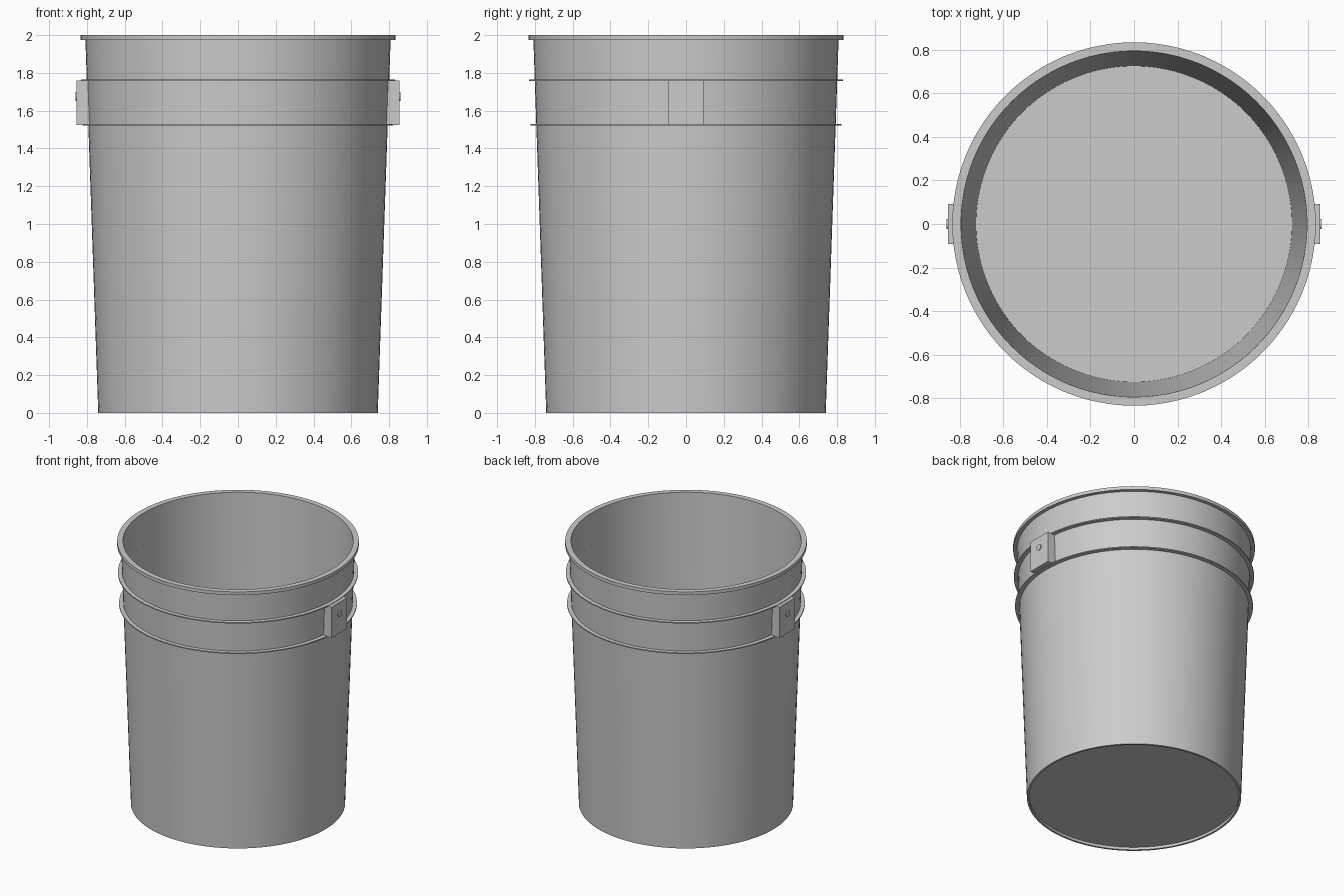
import bpy
import bmesh
import math
from mathutils import Matrix

if "Cube" in bpy.data.objects:
    bpy.data.objects.remove(bpy.data.objects["Cube"])

SEGMENTS = 96
grey = bpy.data.materials.new("light grey")
grey.use_nodes = True
grey.diffuse_color = (0.6, 0.6, 0.6, 1)
grey.node_tree.nodes["Principled BSDF"].inputs["Base Color"].default_value = (0.6, 0.6, 0.6, 1)


def finish(bm, name):
    bmesh.ops.recalc_face_normals(bm, faces=bm.faces)
    mesh = bpy.data.meshes.new(name)
    bm.to_mesh(mesh)
    bm.free()
    obj = bpy.data.objects.new(name, mesh)
    bpy.context.collection.objects.link(obj)
    mesh.materials.append(grey)
    bpy.ops.object.select_all(action="DESELECT")
    obj.select_set(True)
    bpy.context.view_layer.objects.active = obj
    bpy.ops.object.shade_smooth_by_angle(angle=math.radians(30))
    return obj


def lathe(name, profile):
    """Revolve a closed (radius, height) profile around the z axis."""
    bm = bmesh.new()
    verts = [bm.verts.new((r, 0, z)) for r, z in profile]
    edges = [bm.edges.new((v, verts[i - 1])) for i, v in enumerate(verts)]
    bmesh.ops.spin(bm, geom=verts + edges, axis=(0, 0, 1), cent=(0, 0, 0),
                   angle=math.tau, steps=SEGMENTS, use_merge=True)
    bmesh.ops.remove_doubles(bm, verts=bm.verts, dist=0.0001)
    return finish(bm, name)


def wall_radius(z):
    return 0.74 + 0.035 * z


# Tapered shell with its floor set slightly above the bottom edge
lathe("bucket_shell", [
    (0, 0.02), (0.725, 0.02), (0.725, 0), (0.74, 0), (0.808, 1.975),
    (0.835, 1.975), (0.835, 2), (0.795, 2), (0.726, 0.035), (0, 0.035)])

# Thin reinforcing ribs
for name, z, radius in (("upper_rib", 1.76, 0.83), ("lower_rib", 1.525, 0.822)):
    inner = wall_radius(z) - 0.007
    lathe(name, [(inner, z - 0.004), (radius, z - 0.004),
                 (radius, z + 0.004), (inner, z + 0.004)])

# Handle brackets and their pivot pins on both sides
for side, label in ((1, "left"), (-1, "right")):
    bm = bmesh.new()
    bmesh.ops.create_cube(bm, size=1, matrix=Matrix.Translation((side * 0.82, 0, 1.642))
                          @ Matrix.Diagonal((0.07, 0.186, 0.235, 1)))
    finish(bm, label + "_bracket")

    bm = bmesh.new()
    bmesh.ops.create_cone(bm, cap_ends=True, segments=24, radius1=0.023, radius2=0.023,
                          depth=0.03, matrix=Matrix.Translation((side * 0.846, 0, 1.675))
                          @ Matrix.Rotation(math.pi / 2, 4, "Y"))
    finish(bm, label + "_pivot_pin")
